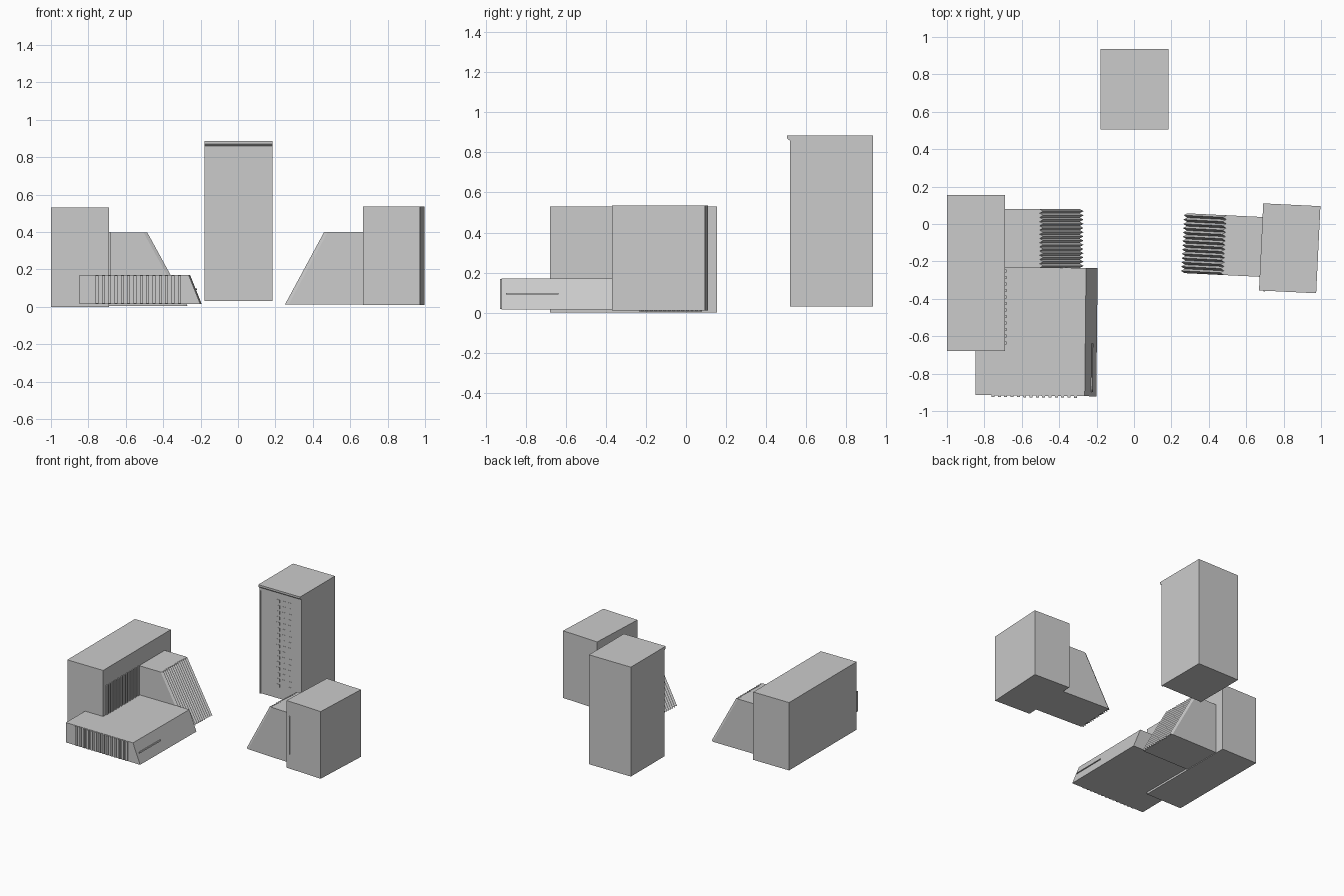
import bpy, bmesh
from math import radians
from mathutils import Matrix, Vector

default = bpy.data.objects.get("Cube")
if default:
    bpy.data.objects.remove(default, do_unlink=True)

grey = bpy.data.materials.new("concrete grey")
grey.use_nodes = True
colour = (0.6, 0.6, 0.6, 1)
grey.diffuse_color = colour
grey.node_tree.nodes["Principled BSDF"].inputs["Base Color"].default_value = colour


def finish(name, bm, place=Matrix()):
    bmesh.ops.recalc_face_normals(bm, faces=bm.faces)
    mesh = bpy.data.meshes.new(name)
    bm.to_mesh(mesh)
    bm.free()
    mesh.materials.append(grey)
    obj = bpy.data.objects.new(name, mesh)
    obj.matrix_world = place
    bpy.context.collection.objects.link(obj)
    return obj


def add_box(bm, x, y, z):
    """Add a box given its (low, high) range on each axis."""
    size = [r[1] - r[0] for r in (x, y, z)]
    mid = [(r[0] + r[1]) / 2 for r in (x, y, z)]
    matrix = Matrix.Translation(mid) @ Matrix.Diagonal((*size, 1))
    bmesh.ops.create_cube(bm, size=1, matrix=matrix)


def boxes(name, ranges, place=Matrix()):
    bm = bmesh.new()
    for r in ranges:
        add_box(bm, *r)
    return finish(name, bm, place)


def loft(name, sections, place=Matrix()):
    """Join matching closed sections into one capped solid."""
    bm = bmesh.new()
    rings = [[bm.verts.new(p) for p in s] for s in sections]
    n = len(rings[0])
    for a, b in zip(rings, rings[1:]):
        for i in range(n):
            j = (i + 1) % n
            bm.faces.new((a[i], a[j], b[j], b[i]))
    bm.faces.new(rings[0])
    bm.faces.new(rings[-1])
    return finish(name, bm, place)


def ridged_wedge(name, inner, foot, top, y, z, ridge, place=Matrix(), teeth=14):
    """Sloped wing whose sloping face is folded into ridges."""
    sections = []
    for i in range(2 * teeth + 1):
        yy = y[0] + (y[1] - y[0]) * i / (2 * teeth)
        d = 0 if i % 2 else ridge
        sections.append([(inner, yy, z[0]), (foot + d, yy, z[0]),
                         (top + d, yy, z[1]), (inner, yy, z[1])])
    return loft(name, sections, place)


def spread(low, high, count):
    return [low + (high - low) * i / (count - 1) for i in range(count)]


# Long block with upright fins on its inner wall
boxes("long_block", [((-1, -0.69), (-0.68, 0.155), (0, 0.53))])
boxes("long_block_fins", [((-0.70, -0.683), (y - 0.008, y + 0.008), (0.16, 0.40))
                          for y in spread(-0.635, -0.25, 12)])
ridged_wedge("long_block_wing", -0.72, -0.27, -0.485, (-0.235, 0.08), (0.005, 0.397), -0.02)

# Low hall with one sloping end, turned very slightly
turn = Matrix.Translation((-0.52, -0.575, 0)) @ Matrix.Rotation(radians(-0.6), 4, "Z")
hall = [(-0.325, 0.015), (0.322, 0.015), (0.26, 0.17), (-0.325, 0.17)]
loft("low_hall", [[(x, y, z) for x, z in hall] for y in (-0.343, 0.343)], turn)
boxes("low_hall_fins", [((x - 0.008, x + 0.008), (-0.352, -0.33), (0.018, 0.168))
                        for x in spread(-0.23, 0.21, 14)], turn)

# Narrow strip let into the sloping end
strip = [(0.288, 0.09), (0.294, 0.09), (0.291, 0.0985), (0.285, 0.0985)]
loft("low_hall_slot", [[(x + 0.009, y, z) for x, z in strip] for y in (-0.32, -0.06)], turn)

# Short block and its ridged wing, turned together
turn = Matrix.Translation((0.8325, -0.13, 0)) @ Matrix.Rotation(radians(-2.8), 4, "Z")
boxes("short_block", [((-0.153, 0.153), (-0.233, 0.233), (0.01, 0.535))], turn)
boxes("short_block_slot", [((-0.128, -0.122), (-0.237, -0.23), (0.12, 0.42))], turn)
ridged_wedge("short_block_wing", -0.12, -0.575, -0.365, (-0.16, 0.16), (0.012, 0.4), 0.02, turn)

# Tower with a projecting lip along the front of the roof
profile = [(0.527, 0.03), (0.935, 0.03), (0.935, 0.885), (0.505, 0.885),
           (0.505, 0.87), (0.513, 0.862), (0.527, 0.858)]
loft("tower", [[(x, y, z) for y, z in profile] for x in (-0.178, 0.184)])

# Thin frame around the tower front
boxes("tower_frame", [((-0.178, -0.168), (0.52, 0.53), (0.03, 0.86)),
                      ((0.172, 0.184), (0.52, 0.53), (0.03, 0.86)),
                      ((-0.17, 0.174), (0.52, 0.53), (0.838, 0.86))])

# Columns of shallow windows
boxes("tower_windows", [((x - 0.013, x + 0.013), (0.525, 0.53), (z - 0.012, z + 0.012))
                        for x in (-0.02, 0.03, 0.08) for z in spread(0.13, 0.79, 16)])
